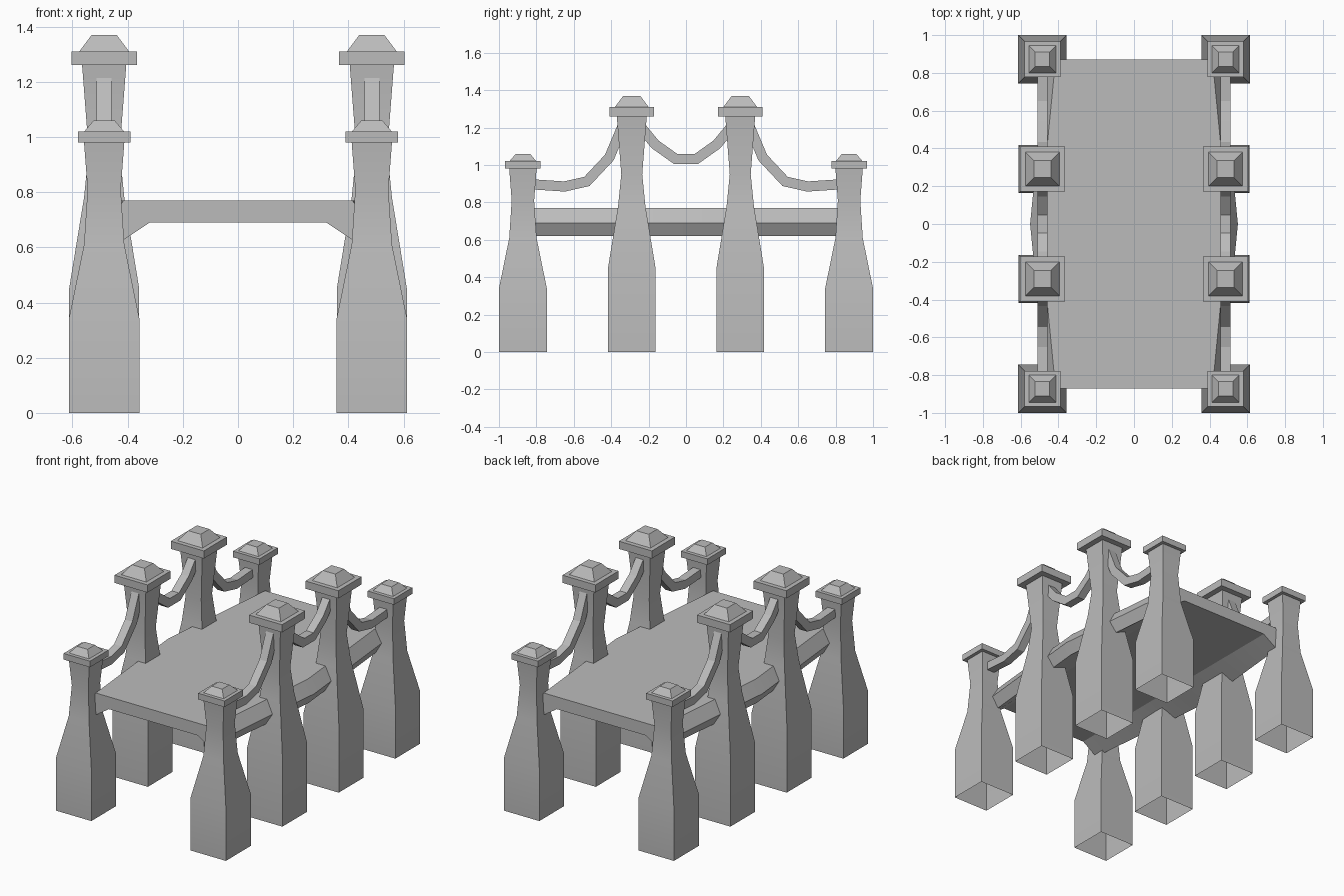
import bpy, bmesh, math
from mathutils import Vector

cube = bpy.data.objects.get("Cube")
if cube:
    bpy.data.objects.remove(cube, do_unlink=True)

# One stone colour for the whole bridge
stone = bpy.data.materials.new("grey stone")
stone.use_nodes = True
GREY = (0.5, 0.5, 0.5, 1)
stone.diffuse_color = GREY
stone.node_tree.nodes["Principled BSDF"].inputs["Base Color"].default_value = GREY


def loft(name, rings, cap_start=True, cap_end=True, smooth=0):
    """Join matching rings of points into one skin."""
    bm = bmesh.new()
    loops = [[bm.verts.new(p) for p in ring] for ring in rings]
    for a, b in zip(loops, loops[1:]):
        n = len(a)
        for i in range(n):
            j = (i + 1) % n
            bm.faces.new((a[i], a[j], b[j], b[i]))
    if cap_start:
        bm.faces.new(loops[0][::-1])
    if cap_end:
        bm.faces.new(loops[-1])
    bmesh.ops.recalc_face_normals(bm, faces=bm.faces)
    mesh = bpy.data.meshes.new(name)
    bm.to_mesh(mesh)
    bm.free()
    mesh.materials.append(stone)
    obj = bpy.data.objects.new(name, mesh)
    bpy.context.collection.objects.link(obj)
    if smooth:
        bpy.ops.object.select_all(action="DESELECT")
        obj.select_set(True)
        bpy.context.view_layer.objects.active = obj
        bpy.ops.object.shade_smooth_by_angle(angle=math.radians(smooth))
    return obj


def square(x, y, z, h):
    return [(x - h, y - h, z), (x + h, y - h, z), (x + h, y + h, z), (x - h, y + h, z)]


def post(name, x, y, profile):
    loft(name, [square(x, y, z, h) for h, z in profile], cap_start=False, smooth=30)


def rope(name, x, path, half=0.027):
    """Sweep a square section along a (y, z) path with mitred joints."""
    pts = [Vector(p) for p in path]
    rings = []
    for i, p in enumerate(pts):
        before = (p - pts[i - 1]).normalized() if i else None
        after = (pts[i + 1] - p).normalized() if i + 1 < len(pts) else None
        d = ((before or after) + (after or before)).normalized()
        width = half / d.dot(after or before)
        n = Vector((-d.y, d.x)) * width
        a, b = p + n, p - n
        rings.append([(x - half, *a), (x + half, *a), (x + half, *b), (x - half, *b)])
    loft(name, rings)


# Post outlines as (half width, height), open underneath, with stepped caps
SHORT = [(.128, 0), (.128, .34), (.073, .61), (.06, .81), (.073, .98),
         (.095, .98), (.095, 1.02), (.072, 1.02), (.038, 1.06)]
TALL = [(.127, 0), (.127, .45), (.073, .78), (.056, .95), (.08, 1.26),
        (.119, 1.26), (.119, 1.31), (.09, 1.31), (.045, 1.37)]

# Hanging rail paths as (y, z)
MIDDLE = [(-.28, 1.25), (-.165, 1.11), (-.055, 1.032), (.055, 1.032), (.165, 1.11), (.28, 1.25)]
OUTER = [(.33, 1.23), (.41, 1.04), (.53, .912), (.65, .885), (.8, .895), (.87, .9)]

for side, sx in (("left", 1), ("right", -1)):
    x = .485 * sx
    for end, sy in (("front", -1), ("back", 1)):
        post(f"{end}_{side}_short_post", x, .872 * sy, SHORT)
        post(f"{end}_{side}_tall_post", x, .29 * sy, TALL)
        rope(f"{end}_{side}_rail", x, [(y * sy, z) for y, z in OUTER])
    rope(f"middle_{side}_rail", x, MIDDLE)


# Deck with pointed side beams that bow outwards at mid span
def deck_section(y):
    tip = .55 - .085 * abs(y) / .872
    half = [(tip - .05, .77), (tip, .69), (tip - .04, .62), (.32, .69)]
    return [(x, y, z) for x, z in half] + [(-x, y, z) for x, z in half[::-1]]


loft("deck", [deck_section(y) for y in (-.872, -.43, 0, .43, .872)], smooth=20)
